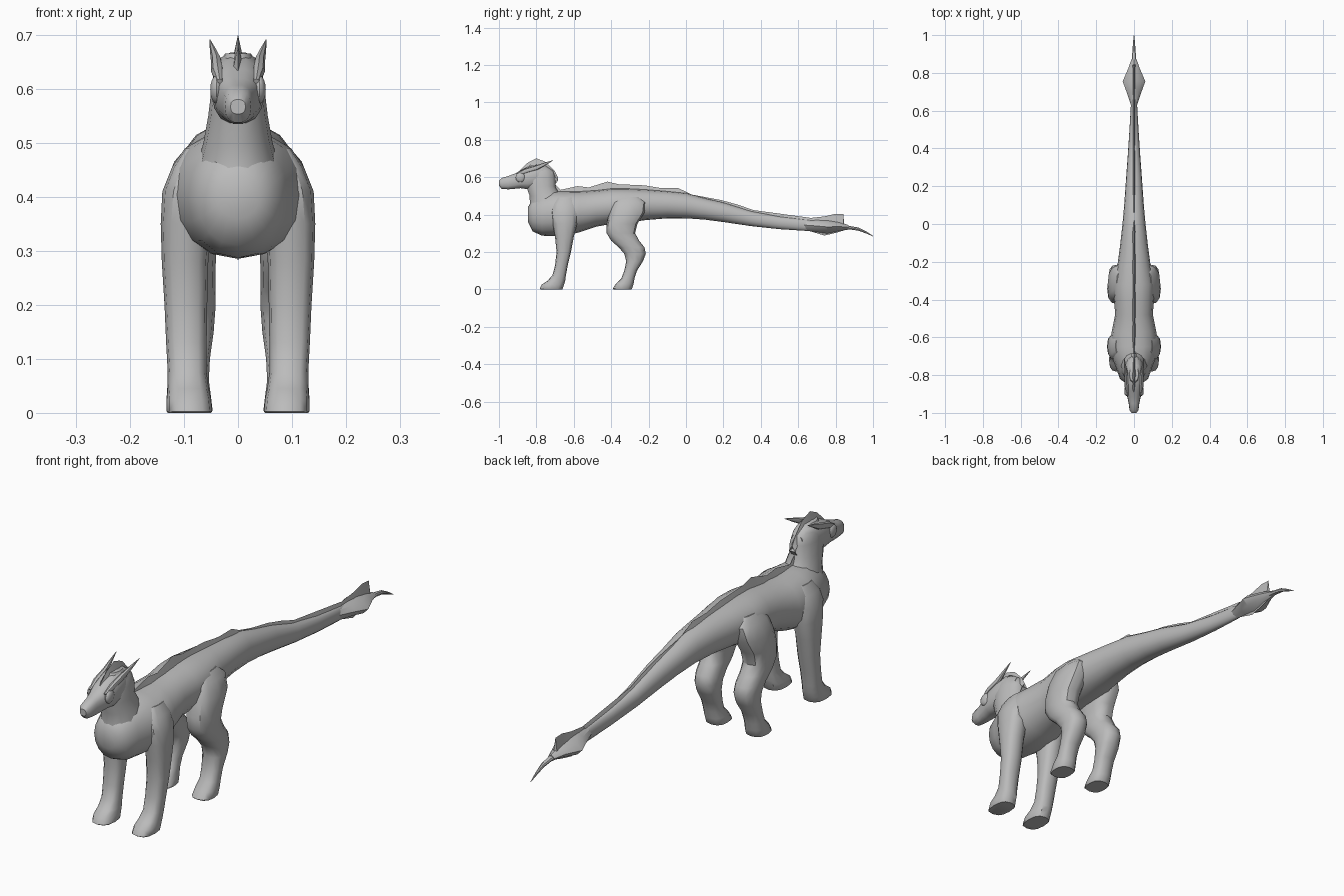
import bpy, bmesh, math
from mathutils import Vector

grey = bpy.data.materials.new("stone grey")
grey.diffuse_color = (0.5, 0.5, 0.5, 1)


def finish(name, bm, mirror=False, angle=40):
    bmesh.ops.recalc_face_normals(bm, faces=bm.faces)
    me = bpy.data.meshes.new(name)
    bm.to_mesh(me)
    bm.free()
    me.materials.append(grey)
    ob = bpy.data.objects.new(name, me)
    bpy.context.collection.objects.link(ob)
    bpy.ops.object.select_all(action='DESELECT')
    ob.select_set(True)
    bpy.context.view_layer.objects.active = ob
    bpy.ops.object.shade_smooth_by_angle(angle=math.radians(angle))
    if mirror:
        ob.modifiers.new("mirror", 'MIRROR').use_mirror_merge = False
    return ob


def loft(name, rings, sides=14, power=2.2, mirror=False, angle=40):
    """Skin of rings, each (centre, half axis u, half axis v)."""
    bm = bmesh.new()
    loops = []
    for c, u, v in rings:
        loop = []
        for i in range(sides):
            t = 2 * math.pi * i / sides
            a, b = math.cos(t), math.sin(t)
            a = math.copysign(abs(a) ** (2 / power), a)
            b = math.copysign(abs(b) ** (2 / power), b)
            loop.append(bm.verts.new(Vector(c) + Vector(u) * a + Vector(v) * b))
        loops.append(loop)
    for p, q in zip(loops, loops[1:]):
        for i in range(sides):
            j = (i + 1) % sides
            bm.faces.new((p[i], p[j], q[j], q[i]))
    bm.faces.new(loops[0])
    bm.faces.new(loops[-1])
    return finish(name, bm, mirror, angle)


def upright(rows):
    """Rings across y: (y, low z, high z, half width)."""
    return [((0, y, (a + b) / 2), (w, 0, 0), (0, 0, (b - a) / 2))
            for y, a, b, w in rows]


def level(rows):
    """Rings across z: (z, front y, back y, inner x, outer x)."""
    return [(((c + d) / 2, (a + b) / 2, z), ((d - c) / 2, 0, 0), (0, (b - a) / 2, 0))
            for z, a, b, c, d in rows]


def fin(name, points, half):
    """Wedge plate on the centre line: points are (y, base z, crest z)."""
    bm = bmesh.new()
    rows = [[bm.verts.new(p) for p in ((-half, y, a), (0, y, b), (half, y, a))]
            for y, a, b in points]
    for p, q in zip(rows, rows[1:]):
        for i in range(3):
            j = (i + 1) % 3
            bm.faces.new((p[i], p[j], q[j], q[i]))
    bm.faces.new(rows[0])
    bm.faces.new(rows[-1])
    return finish(name, bm, angle=30)


# Trunk running into the long tail
loft("body_and_tail", upright([
    (-0.845, .36, .44, .04), (-0.82, .31, .48, .075), (-0.77, .287, .51, .092),
    (-0.71, .285, .525, .115), (-0.65, .287, .525, .132), (-0.57, .305, .525, .118),
    (-0.48, .335, .53, .100), (-0.40, .35, .54, .105), (-0.32, .355, .54, .108),
    (-0.22, .37, .535, .088), (-0.10, .38, .525, .072), (0.0, .38, .515, .061),
    (0.10, .373, .488, .052), (0.20, .36, .465, .045), (0.35, .338, .418, .034),
    (0.50, .322, .39, .024), (0.64, .313, .373, .016), (0.72, .315, .365, .014)]),
    sides=16, power=2.1)

# Neck and head
loft("neck", level([
    (.31, -.79, -.62, -.055, .055), (.35, -.83, -.61, -.075, .075),
    (.40, -.842, -.60, -.086, .086), (.45, -.837, -.635, -.078, .078),
    (.50, -.838, -.67, -.064, .064), (.55, -.855, -.697, -.055, .055),
    (.60, -.86, -.697, -.049, .049), (.635, -.855, -.71, -.041, .041),
    (.665, -.835, -.755, -.024, .024)]), power=2.1)
loft("head", upright([
    (-1.0, .553, .58, .014), (-.985, .537, .596, .024), (-.95, .534, .607, .028),
    (-.915, .537, .62, .036), (-.885, .54, .637, .044), (-.85, .535, .654, .048),
    (-.80, .54, .668, .048), (-.75, .555, .66, .04), (-.715, .58, .635, .026)]),
    power=2.5)

# Eyes
bm = bmesh.new()
bmesh.ops.create_uvsphere(bm, u_segments=14, v_segments=8, radius=.026)
for v in bm.verts:
    v.co = Vector((v.co.x * .45 + .04, v.co.y - .885, v.co.z + .598))
finish("eyes", bm, True)

# Swept back horns growing from the brows
loft("horns", [((.034, -.905, .612), (.006, 0, 0), (0, -.003, .006)),
               ((.038, -.86, .632), (.012, 0, 0), (0, -.005, .012)),
               ((.040, -.80, .650), (.010, 0, 0), (0, -.005, .012)),
               ((.046, -.755, .670), (.006, 0, 0), (0, -.003, .007)),
               ((.052, -.71, .690), (.001, 0, 0), (0, 0, .001))],
     sides=8, power=2, mirror=True)

# Front legs with forward feet
loft("front_legs", level([
    (.49, -.69, -.60, .05, .098), (.455, -.715, -.58, .04, .122),
    (.41, -.722, -.578, .04, .14), (.35, -.712, -.583, .05, .143),
    (.28, -.70, -.60, .055, .141), (.20, -.692, -.615, .057, .136),
    (.13, -.70, -.632, .058, .133), (.075, -.714, -.642, .058, .13),
    (.045, -.742, -.646, .054, .13), (.025, -.772, -.652, .05, .132),
    (.003, -.782, -.66, .048, .132), (0, -.778, -.662, .05, .13)]),
    sides=12, power=2.6, mirror=True)

# Hind legs with bent hocks
loft("hind_legs", level([
    (.495, -.36, -.25, .04, .092), (.465, -.395, -.215, .03, .118),
    (.41, -.41, -.222, .03, .139), (.35, -.425, -.26, .035, .142),
    (.30, -.424, -.272, .04, .14), (.26, -.40, -.25, .042, .138),
    (.225, -.36, -.222, .042, .136), (.19, -.33, -.215, .042, .134),
    (.15, -.32, -.23, .045, .132), (.10, -.33, -.262, .052, .13),
    (.06, -.345, -.275, .054, .13), (.03, -.375, -.28, .05, .132),
    (.004, -.392, -.288, .047, .132), (0, -.388, -.292, .05, .13)]),
    sides=12, power=2.5, mirror=True)

# Ragged crest along head, back and tail
fin("head_crest", [(-.89, .62, .635), (-.845, .63, .678), (-.80, .64, .70),
                   (-.765, .64, .688), (-.745, .63, .678), (-.70, .60, .63),
                   (-.685, .58, .60), (-.70, .56, .575)], .013)
fin("back_crest", [(-.71, .50, .57), (-.67, .50, .532), (-.58, .51, .552),
                   (-.52, .51, .545), (-.42, .52, .576), (-.36, .52, .562),
                   (-.22, .52, .556), (-.13, .51, .541), (-.04, .50, .541),
                   (.03, .48, .507), (.19, .45, .477), (.28, .42, .452),
                   (.36, .40, .424), (.50, .37, .405), (.66, .35, .383)], .012)

# Diamond tail blade, its upright fin and whip end
loft("tail_blade", upright([
    (.63, .315, .373, .016), (.70, .306, .372, .04), (.755, .298, .37, .06),
    (.82, .312, .36, .032), (.87, .32, .343, .014)]),
    sides=8, power=1.5, angle=30)
fin("tail_upper_fin", [(.65, .35, .38), (.74, .35, .39), (.80, .34, .404),
                       (.842, .335, .402), (.845, .33, .345)], .009)
fin("tail_lower_fin", [(.66, .335, .312), (.74, .335, .288), (.80, .335, .302),
                       (.855, .335, .318)], .009)
loft("tail_whip", upright([
    (.83, .318, .346, .018), (.88, .32, .338, .011), (.925, .313, .33, .008),
    (.965, .298, .309, .005), (1.0, .283, .286, .001)]), sides=8, power=2)
